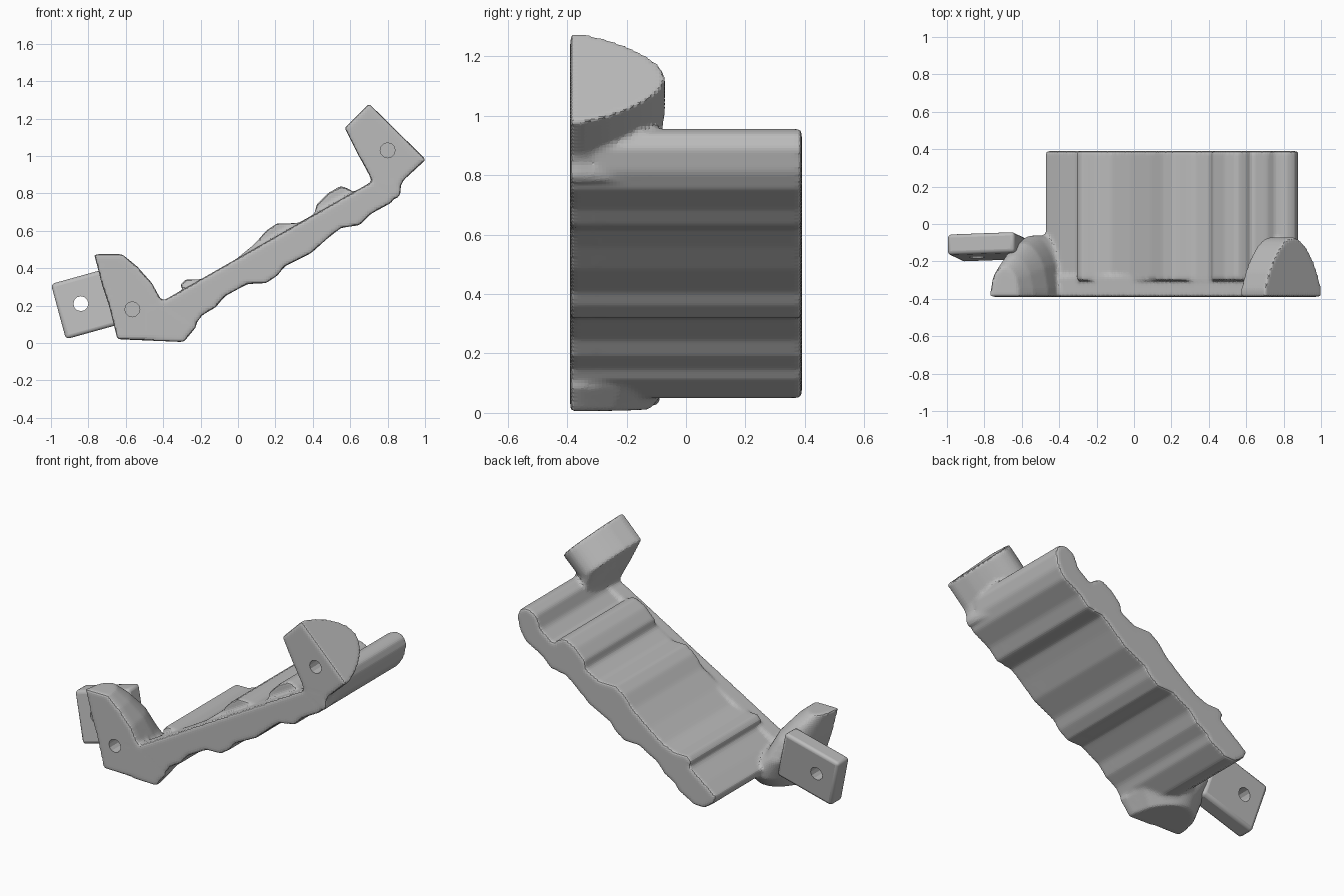
import bpy, bmesh, math
from mathutils import Vector

if "Cube" in bpy.data.objects:
    bpy.data.objects.remove(bpy.data.objects["Cube"], do_unlink=True)

FRONT, BACK = -0.39, 0.39

grey = bpy.data.materials.new("cast_grey")
grey.use_nodes = True
grey.diffuse_color = (0.5, 0.5, 0.5, 1)
grey.node_tree.nodes["Principled BSDF"].inputs["Base Color"].default_value = (0.5, 0.5, 0.5, 1)


def loft(name, rings):
    """Closed solid through a list of equal point rings."""
    bm = bmesh.new()
    loops = [[bm.verts.new(p) for p in ring] for ring in rings]
    n = len(loops[0])
    for a, b in zip(loops, loops[1:]):
        for i in range(n):
            j = (i + 1) % n
            bm.faces.new((a[i], a[j], b[j], b[i]))
    bm.faces.new(loops[0])
    bm.faces.new(loops[-1])
    bmesh.ops.recalc_face_normals(bm, faces=bm.faces)
    mesh = bpy.data.meshes.new(name)
    bm.to_mesh(mesh)
    bm.free()
    mesh.materials.append(grey)
    ob = bpy.data.objects.new(name, mesh)
    bpy.context.collection.objects.link(ob)
    return ob


def prism(name, profile, y0, y1, lean=0):
    """Side profile extruded along y; lean shifts y with height."""
    return loft(name, [[(x, y + lean * z, z) for x, z in profile] for y in (y0, y1)])


def lug(name, sections, power):
    """Flat-fronted lug with a rounded back; section = (start, end, depth)."""
    rings, steps = [], 14
    for (x0, z0), (x1, z1), depth in sections:
        a, b = Vector((x0, FRONT, z0)), Vector((x1, FRONT, z1))
        ring = [a, b]
        for i in range(steps + 1):
            t = 1 - i / steps
            p = a.lerp(b, t)
            p.y += 0.04 + (depth - 0.04) * max(0, math.sin(math.pi * t)) ** power
            ring.append(p)
        rings.append(ring)
    return loft(name, rings)


def drill(ob, x, z, y0, y1, radius=0.04):
    bpy.ops.mesh.primitive_cylinder_add(vertices=12, radius=radius, depth=y1 - y0,
                                        location=(x, (y0 + y1) / 2, z),
                                        rotation=(math.pi / 2, 0, 0))
    cutter = bpy.context.object
    cutter.name = "hole_cutter"
    cutter.hide_render = True
    cutter.hide_set(True)
    cutter.display_type = 'WIRE'
    mod = ob.modifiers.new("hole", 'BOOLEAN')
    mod.object = cutter
    mod.solver = 'EXACT'


# Wavy underside shared by the deck and the front rail
underside = [(-0.22, 0.11), (-0.19, 0.15), (-0.12, 0.19), (-0.07, 0.25), (0.05, 0.315),
             (0.15, 0.32), (0.21, 0.36), (0.25, 0.41), (0.39, 0.48), (0.48, 0.56),
             (0.55, 0.615), (0.65, 0.63), (0.71, 0.69), (0.82, 0.75), (0.86, 0.81)]

# Deck: raised pads and a thick ridge along the upper end
deck_top = [(0.88, 0.89), (0.86, 0.94), (0.81, 0.96), (0.75, 0.93), (0.715, 0.85),
            (0.63, 0.79), (0.60, 0.82), (0.55, 0.84), (0.48, 0.80), (0.42, 0.74),
            (0.41, 0.69), (0.32, 0.64), (0.21, 0.64), (0.15, 0.60), (0.09, 0.53),
            (-0.02, 0.44), (-0.12, 0.37), (-0.20, 0.34), (-0.28, 0.34),
            (-0.31, 0.31), (-0.29, 0.28), (-0.40, 0.20), (-0.475, 0.14)]
deck = prism("deck", [(-0.46, 0.10), (-0.39, 0.05), (-0.33, 0.05)] + underside + deck_top,
             -0.30, BACK)

# Front rail: straight top edge
rail = prism("front_rail", [(-0.5, 0.02), (-0.3, 0.02)] + underside +
             [(0.86, 0.87), (0.75, 0.88), (0.72, 0.865), (-0.41, 0.22), (-0.5, 0.2)],
             FRONT, -0.28)

# Lower lug, swelling toward its foot
lower = lug("lower_lug", [((-0.77, 0.475), (-0.62, 0.475), 0.16),
                          ((-0.755, 0.42), (-0.54, 0.41), 0.22),
                          ((-0.73, 0.32), (-0.46, 0.32), 0.29),
                          ((-0.69, 0.2), (-0.40, 0.21), 0.33),
                          ((-0.66, 0.08), (-0.22, 0.09), 0.33),
                          ((-0.645, 0.02), (-0.29, 0.005), 0.27)], 0.5)

# Upper lug, narrowing to a neck that flares into the ridge
upper = lug("upper_lug", [((0.70, 1.28), (1.005, 0.98), 0.32),
                          ((0.57, 1.15), (0.885, 0.87), 0.32),
                          ((0.64, 1.01), (0.87, 0.84), 0.31),
                          ((0.69, 0.92), (0.87, 0.80), 0.34),
                          ((0.72, 0.86), (0.85, 0.77), 0.46)], 0.75)

# Fuse the casting and soften its edges
bpy.ops.object.select_all(action='DESELECT')
for ob in (deck, rail, lower, upper):
    ob.select_set(True)
bpy.context.view_layer.objects.active = deck
bpy.ops.object.join()
body = bpy.context.object
body.name = "cast_body"
fuse = body.modifiers.new("fuse", 'REMESH')
fuse.mode = 'VOXEL'
fuse.voxel_size = 0.012
soften = body.modifiers.new("soften", 'SMOOTH')
soften.factor = 0.5
soften.iterations = 5
drill(body, -0.565, 0.18, -0.5, -0.28)
drill(body, 0.80, 1.03, -0.5, -0.28)

# Side tab with a through hole
tab = prism("side_tab", [(-1.0, 0.315), (-0.92, 0.02), (-0.56, 0.12), (-0.64, 0.415)],
            -0.205, -0.095, lean=0.13)
bevel = tab.modifiers.new("bevel", 'BEVEL')
bevel.width = 0.02
bevel.segments = 3
drill(tab, -0.84, 0.21, -0.5, 0.2)

for ob in (body, tab):
    bpy.ops.object.select_all(action='DESELECT')
    ob.select_set(True)
    bpy.context.view_layer.objects.active = ob
    bpy.ops.object.shade_smooth_by_angle(angle=math.radians(40))
